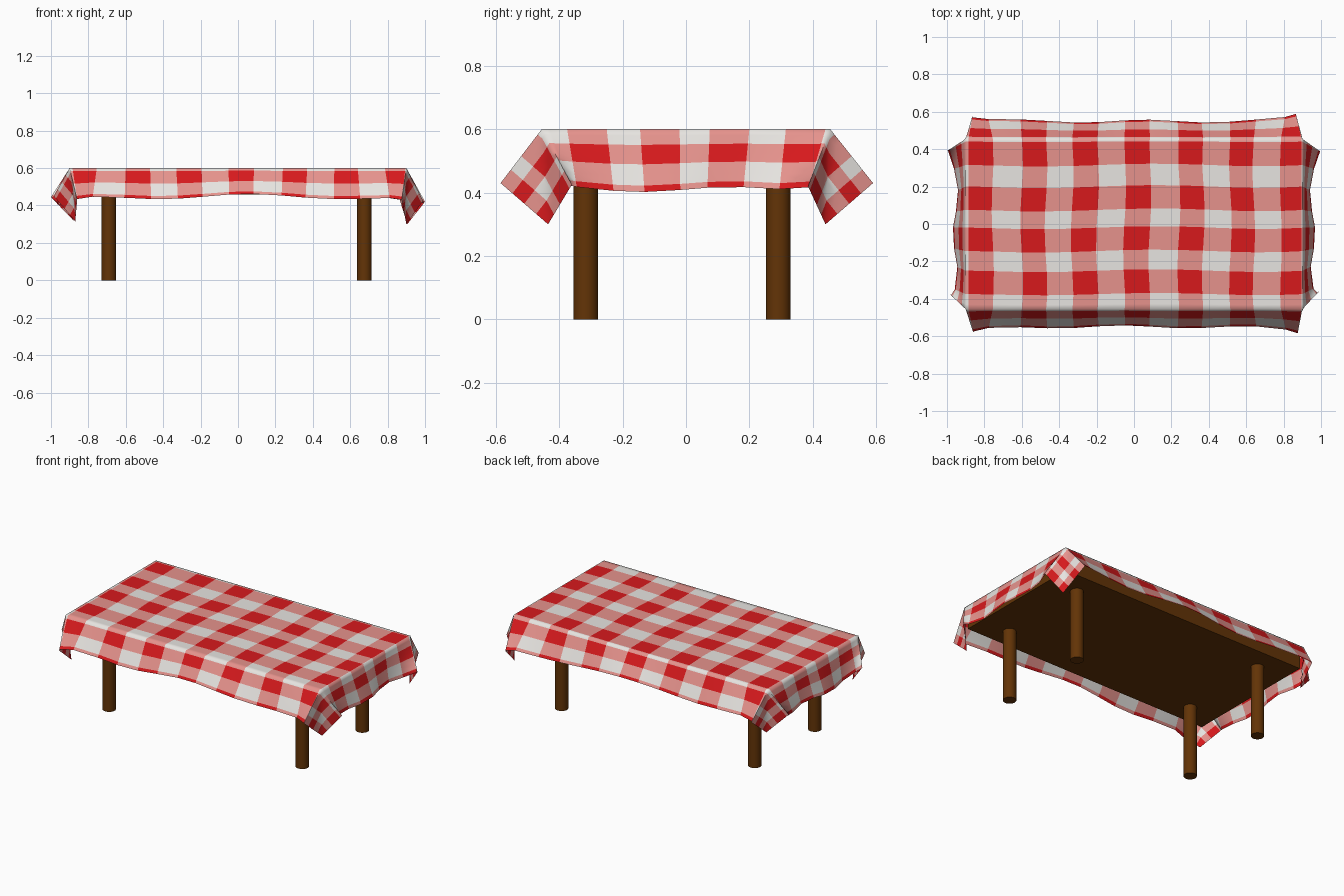
import bpy, bmesh, math
from mathutils import Vector

if "Cube" in bpy.data.objects:
    bpy.data.objects.remove(bpy.data.objects["Cube"])


def material(name, rgb):
    m = bpy.data.materials.new(name)
    m.diffuse_color = (*rgb, 1)
    m.use_nodes = True
    m.node_tree.nodes["Principled BSDF"].inputs["Base Color"].default_value = m.diffuse_color
    return m


RED = material("red check", (0.68, 0.010, 0.012))
PINK = material("pink check", (0.79, 0.29, 0.265))
WHITE = material("white check", (0.80, 0.78, 0.75))
BROWN = material("brown wood", (0.125, 0.034, 0.002))

HX, HY, TOP = 0.90, 0.455, 0.60     # half size and height of the cloth top

# Red bands on the flat top, and as fractions of the overhang
BANDS_X = [(-.885, -.755), (-.60, -.47), (-.33, -.195), (-.05, .085),
           (.24, .37), (.515, .64), (.785, .895)]
BANDS_Y = [(-.375, -.25), (-.145, -.02), (.075, .20), (.315, .44)]
HANG_X = [(.25, .56), (.9, 1)]
HANG_Y = [(.1, .5), (.9, 1)]
CORNER_X = [(.25, .5), (.75, 1)]
CORNER_Y = [(.1, .5), (.75, 1)]
FRACS = [.1, .25, .4, .5, .56, .75, .9, 1]

# Corner folds: long-side hem, hanging tip, short-side hem
FOLDS = {
    (1, -1): [(.875, -.585, .43), (.90, -.435, .30), (.99, -.36, .425)],
    (1, 1): [(.865, .59, .43), (.905, .44, .30), (1.0, .385, .42)],
    (-1, -1): [(-.86, -.58, .43), (-.87, -.44, .315), (-.985, -.375, .45)],
    (-1, 1): [(-.865, .575, .43), (-.88, .445, .32), (-1.0, .39, .445)],
}


def grid_lines(bands, half):
    lines = {-half, half, .025 - half}
    for lo, hi in bands:
        lines |= {lo, hi}
    for f in FRACS:
        lines |= {half + f, -half - f}
    return sorted(lines)


def sign(a):
    return 1 if a > 0 else -1


def long_hem(x, sy):
    """Hem of the front or back overhang, blending into the corner fold."""
    k = (abs(x) / HX) ** 6
    p = Vector(FOLDS[(sign(x), sy)][0])
    base = Vector((x * .97, sy * (.55 + .008 * math.sin(9 * x + sy)),
                   .448 + .014 * math.cos(6.5 * x - .4)))
    return base.lerp(p, k)


def short_hem(y, sx):
    """Hem of the left or right overhang."""
    k = (abs(y) / HY) ** 6
    p = Vector(FOLDS[(sx, sign(y))][2])
    base = Vector((sx * (.955 + .015 * math.cos(13 * y + .8)), y * .9,
                   .41 + .008 * math.sin(10 * y)))
    return base.lerp(p, k)


def drape(u, v):
    """Flat cloth position to draped position."""
    a, b = max(0, abs(u) - HX), max(0, abs(v) - HY)
    x, y = max(-HX, min(HX, u)), max(-HY, min(HY, v))
    sx, sy = sign(u), sign(v)
    fade = (1 - (x / HX) ** 8) * (1 - (y / HY) ** 8)
    rim = Vector((x + .008 * fade * math.sin(9 * y + 3 * x),
                  y + .008 * fade * math.sin(5 * x + 1), TOP))
    if a and b:
        p1, tip, p2 = (Vector(p) - rim for p in FOLDS[(sx, sy)])
        if a <= b:
            return rim + p1 * (b - a) + tip * a
        return rim + p2 * (a - b) + tip * b
    if b:
        return rim.lerp(long_hem(x, sy), b)
    if a:
        return rim.lerp(short_hem(y, sx), a)
    return rim


def in_band(c, half, top_bands, hang_bands):
    f = abs(c) - half
    if f > 0:
        return any(lo < f < hi for lo, hi in hang_bands)
    return any(lo < c < hi for lo, hi in top_bands)


# Tablecloth: one draped grid cut along the check lines
us, vs = grid_lines(BANDS_X, HX), grid_lines(BANDS_Y, HY)
bm = bmesh.new()
verts = [[bm.verts.new(drape(u, v)) for v in vs] for u in us]
for i in range(len(us) - 1):
    for j in range(len(vs) - 1):
        f = bm.faces.new((verts[i][j], verts[i + 1][j],
                          verts[i + 1][j + 1], verts[i][j + 1]))
        cu, cv = (us[i] + us[i + 1]) / 2, (vs[j] + vs[j + 1]) / 2
        corner = abs(cu) > HX and abs(cv) > HY
        f.material_index = (
            in_band(cu, HX, BANDS_X, CORNER_X if corner else HANG_X)
            + in_band(cv, HY, BANDS_Y, CORNER_Y if corner else HANG_Y))
me = bpy.data.meshes.new("tablecloth")
bm.to_mesh(me)
bm.free()
for m in (WHITE, PINK, RED):
    me.materials.append(m)
cloth = bpy.data.objects.new("tablecloth", me)
bpy.context.collection.objects.link(cloth)


def smooth(ob, degrees):
    bpy.ops.object.select_all(action='DESELECT')
    ob.select_set(True)
    bpy.context.view_layer.objects.active = ob
    bpy.ops.object.shade_smooth_by_angle(angle=math.radians(degrees))


smooth(cloth, 75)

# Wooden table top
bpy.ops.mesh.primitive_cube_add(size=1, location=(-.003, -.005, .525))
slab = bpy.context.object
slab.name = "table_top"
slab.scale = (1.77, .885, .13)
slab.data.materials.append(BROWN)

# Four round legs
for side, x in (("left", -.69), ("right", .676)):
    for end, y in (("front", -.316), ("back", .291)):
        bpy.ops.mesh.primitive_cylinder_add(vertices=32, radius=.039, depth=.47,
                                            location=(x, y, .235))
        leg = bpy.context.object
        leg.name = f"{end}_{side}_leg"
        leg.data.materials.append(BROWN)
        smooth(leg, 35)
